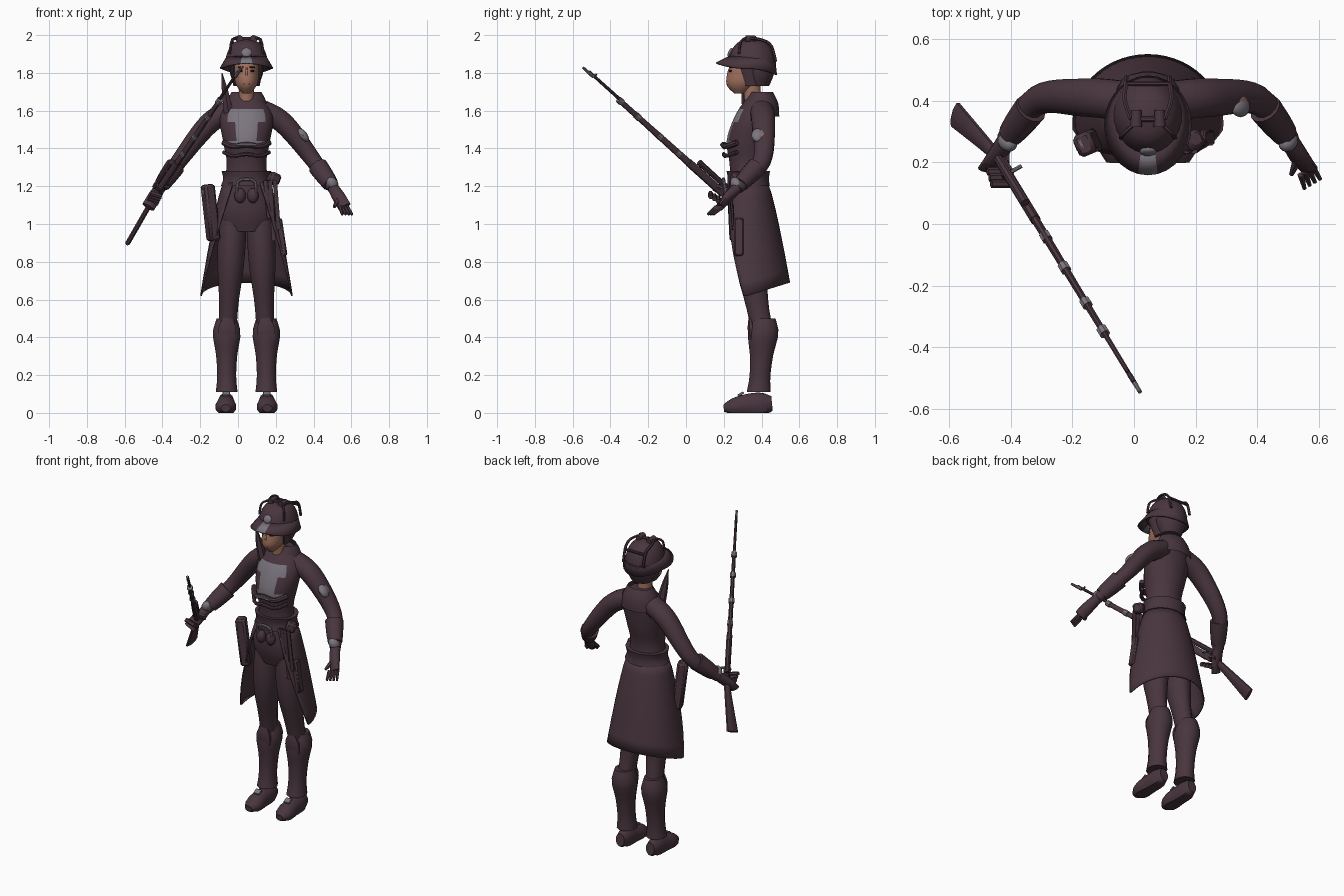
import bpy, bmesh, math
from mathutils import Vector

default_cube = bpy.data.objects.get("Cube")
if default_cube:
    bpy.data.objects.remove(default_cube)


def material(name, *colour):
    made = bpy.data.materials.new(name)
    made.use_nodes = True
    made.diffuse_color = (*colour, 1)
    made.node_tree.nodes["Principled BSDF"].inputs["Base Color"].default_value = (*colour, 1)
    return made


CLOTH = material("maroon cloth", .066, .036, .048)
STEEL = material("dull steel", .2, .18, .21)
SKIN = material("skin", .34, .16, .11)
DARK = material("dark eyes", .02, .01, .02)
LIPS = material("lips", .2, .07, .06)


def finish(name, mesh, mat, place=(0, 0, 0), turn=(0, 0, 0)):
    """Turn a bmesh into an object on the body's centre line, smooth with sharp edges kept."""
    bmesh.ops.recalc_face_normals(mesh, faces=mesh.faces)
    for face in mesh.faces:
        face.smooth = True
    for edge in mesh.edges:
        edge.smooth = edge.calc_face_angle(0) < .7
    data = bpy.data.meshes.new(name)
    mesh.to_mesh(data)
    mesh.free()
    data.materials.append(mat)
    made = bpy.data.objects.new(name, data)
    made.location = Vector(place) + Vector((.045, 0, 0))
    made.rotation_euler = turn
    bpy.context.collection.objects.link(made)
    return made


def paint(target, mat, rule):
    target.data.materials.append(mat)
    for face in target.data.polygons:
        if rule(face.center):
            face.material_index = len(target.data.materials) - 1


def sample(values, u):
    """Smooth curve through evenly spaced values, read at u from start to end."""
    last = len(values) - 1
    i = min(int(u * last), last - 1)
    t = u * last - i
    a, b, c, d = values[max(i - 1, 0)], values[i], values[i + 1], values[min(i + 2, last)]
    return b + (c - a + (a * 2 - b * 5 + c * 4 - d + ((b - c) * 3 + d - a) * t) * t) * (t / 2)


def loft(name, mat, path, widths, depths=1, sides=12, steps=10, flat=False, cap=True):
    """Elliptical rings along a path; depths is a list, or a ratio to the widths."""
    path = [Vector(p) for p in path]
    widths = widths if isinstance(widths, list) else [widths, widths]
    depths = depths if isinstance(depths, list) else [w * depths for w in widths]
    span = path[-1] - path[0]
    up = Vector((0, 0, 1)) if abs(span.y) > max(abs(span.x), abs(span.z)) else Vector((0, 1, 0))
    mesh, rings = bmesh.new(), []
    for step in range(steps + 1):
        u = step / steps
        ahead = sample(path, min(u + .01, 1)) - sample(path, max(u - .01, 0))
        ahead = Vector((0, 0, 1)) if flat else ahead.normalized()
        side = ahead.cross(up).normalized()
        rise = side.cross(ahead)
        ring = []
        for j in range(sides):
            angle = math.tau * (j + .5) / sides
            offset = side * math.cos(angle) * sample(widths, u) + rise * math.sin(angle) * sample(depths, u)
            point = sample(path, u) + offset
            point.z = max(point.z, 0)
            ring.append(mesh.verts.new(point))
        rings.append(ring)
    bridge(mesh, rings, closed=True)
    if cap:
        mesh.faces.new(rings[0])
        mesh.faces.new(rings[-1])
    return finish(name, mesh, mat)


def bridge(mesh, rings, closed):
    for low, high in zip(rings, rings[1:]):
        for j in range(0 if closed else 1, len(low)):
            mesh.faces.new((low[j], low[j - 1], high[j - 1], high[j]))


def blob(name, mat, place, size, turn=(0, 0, 0)):
    mesh = bmesh.new()
    bmesh.ops.create_uvsphere(mesh, u_segments=12, v_segments=8, radius=1)
    bmesh.ops.scale(mesh, vec=size, verts=mesh.verts)
    return finish(name, mesh, mat, place, turn)


def box(name, mat, place, size, turn=(0, 0, 0)):
    mesh = bmesh.new()
    bmesh.ops.create_cube(mesh, size=1)
    bmesh.ops.scale(mesh, vec=size, verts=mesh.verts)
    bmesh.ops.bevel(mesh, geom=mesh.edges, offset=min(size) / 5, segments=1, affect='EDGES')
    return finish(name, mesh, mat, place, turn)


def mirrored(side, *points):
    return [Vector((side * x, y, z)) for x, y, z in points]


# Torso with a ragged steel chest plate, collar and bodice
torso = loft("torso", CLOTH, [(0, .34, .96), (0, .33, 1.2), (0, .33, 1.44), (0, .39, 1.68)],
             [.12, .155, .125, .105, .125, .14, .07], [.08, .105, .1, .095, .115, .1, .06],
             sides=36, steps=24, flat=True)
paint(torso, STEEL, lambda c: c.y < .34 and 1.41 < c.z < 1.6
      and abs(c.x) < (.1 if math.sin(c.z * 37) > 0 else .06))
loft("collar", CLOTH, [(0, .4, 1.57), (0, .4, 1.7)], [.125, .11, .08], [.095, .09, .06],
     sides=20, flat=True, cap=False)
blob("collar_clasp", STEEL, (0, .29, 1.59), (.04, .015, .025))
for height, thick in ((1.41, .016), (1.36, .011)):
    loft("bodice_band", CLOTH, [(-.12, .27, height + .02), (-.07, .21, height), (0, .2, height + .01),
                                (.07, .21, height), (.12, .27, height + .02)], thick, sides=8)
box("bodice_trim", STEEL, (0, .185, 1.42), (.11, .008, .012))
loft("shoulder_spike", CLOTH, [(-.09, .33, 1.56), (-.13, .3, 1.8)], [.03, .022, .002], sides=6)

# Belt and the things hung from it
loft("belt", CLOTH, [(0, .33, 1.2), (0, .33, 1.28)], [.138, .125, .133], [.115, .11, .116], sides=24, flat=True)
loft("buckle_arch", STEEL, [(-.05, .21, 1.17), (-.04, .2, 1.23), (.04, .2, 1.23), (.05, .21, 1.17)], .009, sides=8)
for side in (-1, 1):
    blob("belt_pouch", CLOTH, (side * .034, .22, 1.15), (.03, .025, .04))
box("side_pouch", CLOTH, (.145, .27, 1.24), (.06, .06, .06), (0, .4, .5))
box("holster", CLOTH, (-.19, .265, 1.06), (.06, .075, .3), (0, -.12, .4))
box("pistol_grip", STEEL, (-.215, .26, 1.18), (.035, .045, .055), (0, .3, .4))
box("knife_sheath", CLOTH, (.185, .28, .93), (.035, .05, .2), (0, -.15, 0))
for index, length in enumerate((.2, .32, .26)):
    left = .1 + index / 40
    loft("hanging_strap", CLOTH, [(left, .235, 1.23), (left + .02, .25, 1.23 - length)], .013, .6, sides=6)

# Long coat skirt, open at the front and flaring towards the hem
COLUMNS, ROWS = 28, 8
mesh, rows = bmesh.new(), []
for i in range(ROWS + 1):
    fall = i / ROWS
    opening = math.radians(50 * fall - 55)
    row = []
    for j in range(COLUMNS + 1):
        angle = opening + (math.pi - 2 * opening) * j / COLUMNS
        across, back = math.cos(angle), math.sin(angle)
        hem = .6 - .07 * max(back, 0)
        row.append(mesh.verts.new((across * (.125 + .12 * fall ** .8),
                                   .325 + back * (.108 + .118 * fall ** .8), 1.22 - hem * fall)))
    rows.append(row)
bridge(mesh, rows, closed=False)
skirt = finish("coat_skirt", mesh, CLOTH)
skirt.modifiers.new("thickness", 'SOLIDIFY').thickness = .008

# Limbs, built on shared joints
HIP, THIGH, SHIN = (.07, .35, 1.08), (.085, .35, .75), (.1, .4, .45)
BOOT_TOP, ANKLE = (.105, .415, .5), (.105, .385, .11)
HEEL, TOE = (.107, .455, .05), (.11, .2, .025)
NECK_SIDE, SHOULDER, ELBOW, WRIST = (.08, .4, 1.6), (.2, .41, 1.53), (.36, .4, 1.33), (.46, .27, 1.19)
PALM, KNUCKLES = (.49, .22, 1.14), (.52, .18, 1.09)
for side, tag in ((1, "left_"), (-1, "right_")):
    loft(tag + "leg", CLOTH, mirrored(side, HIP, THIGH, SHIN), [.07, .077, .07, .053, .05], 1.2, flat=True)
    loft(tag + "boot", CLOTH, mirrored(side, BOOT_TOP, ANKLE), [.055, .076, .058, .052, .06], 1.1, flat=True)
    loft(tag + "knee_guard", CLOTH, mirrored(side, (.105, .35, .39), (.1, .34, .51)), [.05, .05, .02], .4,
         sides=8, flat=True)
    loft(tag + "foot", CLOTH, mirrored(side, HEEL, TOE), [.03, .045, .048, .055, .025], [.04, .065, .065, .05, .02])
    box(tag + "foot_buckle", STEEL, (side * .107, .29, .1), (.04, .035, .012), (.5, 0, 0))

    loft(tag + "arm", CLOTH, mirrored(side, NECK_SIDE, SHOULDER, ELBOW, WRIST), [.06, .058, .044, .032], 1.1, steps=18)
    elbow, wrist = mirrored(side, ELBOW, WRIST)
    loft(tag + "cuff", CLOTH, [elbow.lerp(wrist, .2), elbow.lerp(wrist, .85)], [.054, .05, .042])
    blob(tag + "wrist_plate", STEEL, elbow.lerp(wrist, .95) + Vector((0, -.01, .015)), (.03, .03, .04),
         (.5, side * -.5, 0))
    loft(tag + "palm", CLOTH, mirrored(side, WRIST, PALM, KNUCKLES), [.03, .036, .036], [.03, .026, .016])

# Open left hand, right hand closed round the rifle
palm, knuckles = Vector(PALM), Vector(KNUCKLES)
GRIP, = mirrored(-1, PALM)
for i in range(4):
    base = knuckles + Vector((.012, .01, 0)) * (i - 2)
    loft("left_finger", CLOTH, [base, base + Vector((.012 + i / 200, -.045, -.04))], [.012, .007], sides=6)
    curl = GRIP + Vector((-.006, .02, -.012)) * (i - 2)
    loft("right_finger", CLOTH, [curl + Vector((-.03, -.05, 0)), curl + Vector((.03, -.05, -.02))], .013, sides=6)
loft("left_thumb", CLOTH, [palm, palm + Vector((-.025, -.06, -.05))], [.02, .008], sides=6)
loft("right_thumb", CLOTH, [GRIP + Vector((.03, .03, 0)), GRIP + Vector((.03, -.02, .03))], .013, sides=6)

# Torn left sleeve with a plate strapped over it
blob("torn_sleeve_skin", SKIN, (.288, .4, 1.465), (.03, .032, .05), (0, -.65, 0))
blob("upper_arm_plate", STEEL, (.3, .38, 1.47), (.022, .034, .042), (0, -.65, 0))

# Head and face
loft("neck", SKIN, [(0, .36, 1.6), (0, .345, 1.77)], [.048, .042, .045], 1.1, flat=True)
loft("face", SKIN, [(0, .28, 1.69), (0, .34, 1.86)], [.02, .058, .066, .07], [.025, .085, .1, .1],
     sides=20, flat=True)
loft("nose", SKIN, [(0, .225, 1.765), (0, .235, 1.83)], [.012, .013, .007], sides=8, flat=True)
box("mouth", LIPS, (0, .222, 1.74), (.032, .012, .009))
for side in (-1, 1):
    box("eye", DARK, (side * .03, .235, 1.81), (.022, .009, .009), (0, 0, side * .4))
    box("eyebrow", DARK, (side * .03, .24, 1.83), (.03, .009, .006), (0, 0, side * .4))
    loft("cheek_guard", CLOTH, [(side * .078, .325, 1.85), (side * .06, .345, 1.73)], [.015, .01], 3, flat=True)
loft("nape_guard", CLOTH, [(0, .385, 1.73), (0, .39, 1.86)], [.062, .09, .1], .9, flat=True)

# Helmet: domed crown, swept brim and badge
dome = [math.sqrt(1 - (i / 8) ** 2) for i in range(8)] + [.1]
loft("helmet_crown", CLOTH, [(0, .35, 1.86), (0, .35, 1.978)], [r * .113 for r in dome], 1.12, sides=24, flat=True)
mesh, inner, outer = bmesh.new(), [], []
for j in range(COLUMNS):
    angle = math.tau * j / COLUMNS
    across, back = math.cos(angle), math.sin(angle)
    sweep = .03 if back < 0 else -.035
    inner.append(mesh.verts.new((.104 * across, .35 + .12 * back, 1.89)))
    outer.append(mesh.verts.new((.142 * across, .32 + .162 * back, 1.825 + sweep * back ** 2)))
bridge(mesh, [inner, outer], closed=True)
brim = finish("helmet_brim", mesh, CLOTH)
paint(brim, STEEL, lambda c: c.y < .2 and abs(c.x) < .03)
brim.modifiers.new("thickness", 'SOLIDIFY').thickness = .008
blob("helmet_badge", STEEL, (0, .235, 1.908), (.028, .012, .026), (-.4, 0, 0))

# Goggles pushed up on the helmet, with their straps
for side in (-1, 1):
    loft("goggle_lens", CLOTH, mirrored(side, (.038, .315, 1.98), (.038, .37, 1.98)), [.02, .017])
    loft("goggle_strap", CLOTH, mirrored(side, (.055, .34, 1.985), (.075, .4, 1.975), (.072, .45, 1.945),
                                         (.07, .475, 1.86)), .008, sides=6)
    loft("helmet_loop", CLOTH, mirrored(side, (.05, .32, 1.985), (.08, .29, 1.965), (.088, .28, 1.9)), .007, sides=6)
loft("goggle_bridge", CLOTH, mirrored(1, (-.04, .34, 1.98), (.04, .34, 1.98)), .01, sides=8)
loft("rear_strap", CLOTH, mirrored(1, (-.07, .455, 1.935), (.07, .455, 1.935)), .008, sides=8)

# Rifle, measured as fractions from the grip to the muzzle
MUZZLE, BUTT = Vector((-.025, -.545, 1.828)), Vector((-.625, .355, .905))


def along(fraction, lift=0):
    return GRIP.lerp(MUZZLE, fraction) + Vector((-.25, .4, .85)) * lift


def rifle_part(name, mat, start, end, widths, depths=1, lift=0):
    loft("rifle_" + name, mat, [along(start, lift), along(end, lift)], widths, depths, sides=8)


loft("rifle_stock", CLOTH, [BUTT, GRIP, along(.08)], [.014, .015, .02], [.046, .021, .026], sides=8)
rifle_part("receiver", CLOTH, .03, .27, .018, 1.2)
rifle_part("forestock", CLOTH, .26, .74, [.015, .011], 1.3)
rifle_part("barrel", CLOTH, .25, .96, [.011, .008], lift=.006)
rifle_part("muzzle", STEEL, .93, 1, [.009, .007])
rifle_part("scope", CLOTH, .03, .22, [.014, .016], lift=.042)
for start in (.33, .46, .61, .73):
    rifle_part("band", STEEL, start, start + .025, .018)
for start in (.06, .17):
    loft("scope_mount", STEEL, [along(start), along(start, .045)], .008, sides=8)
bolt = along(.08, .01)
loft("rifle_bolt", STEEL, [bolt, bolt + Vector((.045, .025, -.01))], .007, sides=8)
loft("front_sight", CLOTH, [along(.92), along(.92, .025)], .005, sides=8)
